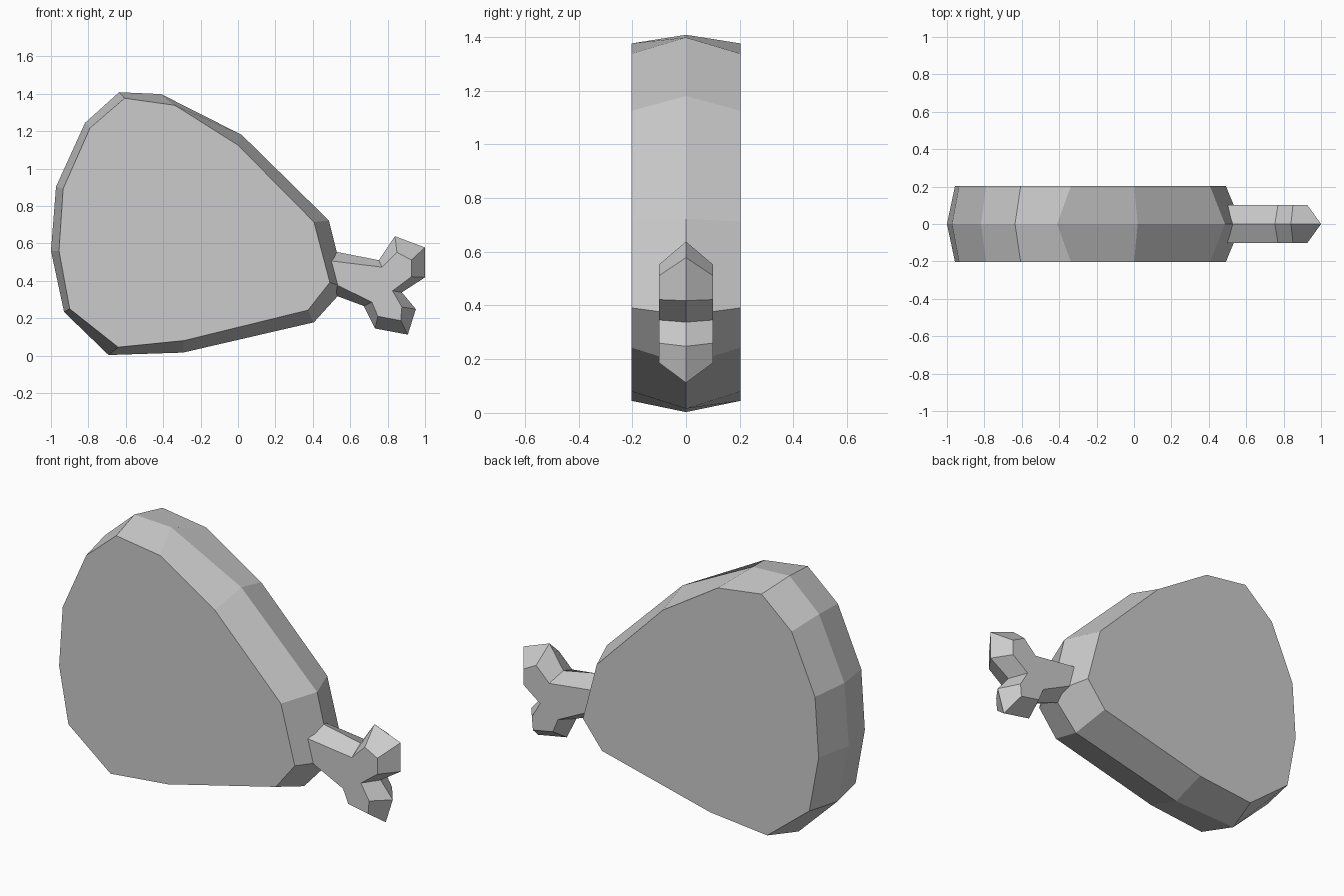
import bpy, bmesh

if "Cube" in bpy.data.objects:
    bpy.data.objects.remove(bpy.data.objects["Cube"])


def ridged_slab(name, face, rim, half):
    """Flat face outline at y = +-half, wider rim outline at y = 0."""
    bm = bmesh.new()
    loops = [[bm.verts.new((x, y, z)) for x, z in pts]
             for pts, y in ((face, -half), (rim, 0), (face, half))]
    bm.faces.new(loops[0])
    bm.faces.new(loops[2][::-1])
    n = len(face)
    for a, b in zip(loops, loops[1:]):
        for i in range(n):
            j = (i + 1) % n
            bm.faces.new((a[i], b[i], b[j], a[j]))
    bmesh.ops.recalc_face_normals(bm, faces=bm.faces)
    mesh = bpy.data.meshes.new(name)
    bm.to_mesh(mesh)
    bm.free()
    ob = bpy.data.objects.new(name, mesh)
    bpy.context.collection.objects.link(ob)
    return ob


# Meat: twelve-sided teardrop with a bevelled ridge
meat_face = [(.406, .714), (.491, .391), (.374, .243), (-.29, .08), (-.641, .045), (-.9, .25),
             (-.957, .56), (-.935, .892), (-.791, 1.217), (-.606, 1.376), (-.337, 1.338), (0, 1.125)]
meat_rim = [(.486, .722), (.575, .364), (.406, .178), (-.294, .016), (-.692, .003), (-.93, .233),
            (-1, .56), (-.973, .903), (-.818, 1.244), (-.636, 1.408), (-.411, 1.398), (.02, 1.18)]
ridged_slab("meat", meat_face, meat_rim, .203)

# Bone: shaft rooted inside the meat, ending in two knobs
bone_face = [(.35, .524), (.77, .473), (.85, .552), (.927, .511), (.927, .422), (.826, .346),
             (.876, .26), (.87, .187), (.748, .21), (.716, .286), (.35, .464)]
bone_rim = [(.35, .589), (.753, .51), (.839, .638), (1, .578), (1, .418), (.876, .338),
            (.951, .248), (.908, .112), (.732, .145), (.673, .265), (.35, .385)]
ridged_slab("bone", bone_face, bone_rim, .101)
